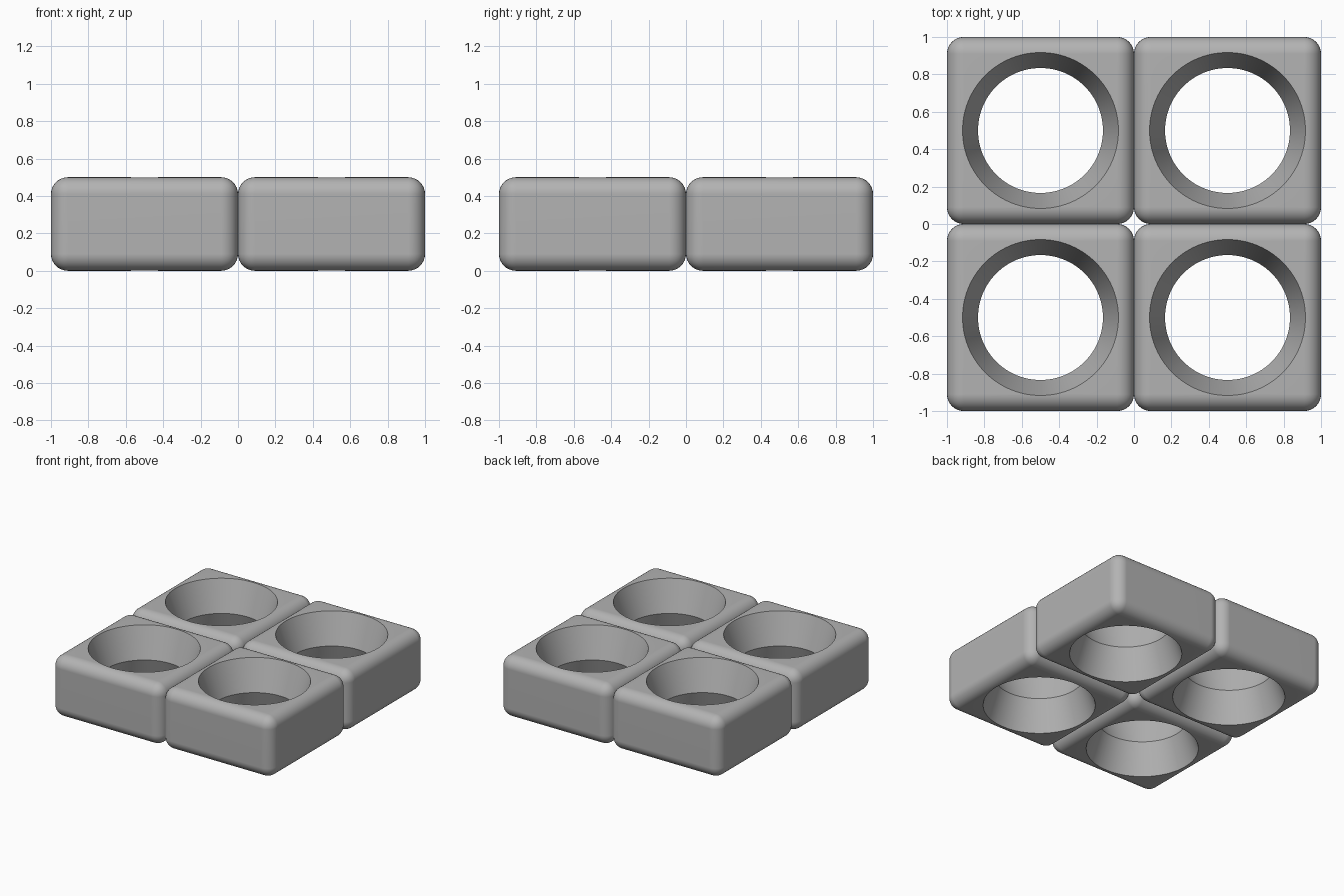
import bpy
import bmesh
from mathutils import Matrix

SIZE, HEIGHT, ROUND = 1.0, 0.5, 0.09
RIM, WAIST = 0.417, 0.334

cube = bpy.data.objects.get("Cube")
if cube:
    bpy.data.objects.remove(cube, do_unlink=True)

# Single plain grey
grey = bpy.data.materials.new("grey")
grey.use_nodes = True
grey.diffuse_color = (0.45, 0.45, 0.45, 1)
grey.node_tree.nodes["Principled BSDF"].inputs["Base Color"].default_value = (0.45, 0.45, 0.45, 1)


def to_object(name, bm):
    bmesh.ops.recalc_face_normals(bm, faces=bm.faces)
    mesh = bpy.data.meshes.new(name)
    bm.to_mesh(mesh)
    bm.free()
    mesh.materials.append(grey)
    obj = bpy.data.objects.new(name, mesh)
    bpy.context.collection.objects.link(obj)
    return obj


def rounded_block(name):
    bm = bmesh.new()
    bmesh.ops.create_cube(bm, size=1, matrix=Matrix.Diagonal((SIZE, SIZE, HEIGHT, 1)))
    bmesh.ops.bevel(bm, geom=bm.edges[:], offset=ROUND, segments=8,
                    profile=0.5, affect='EDGES')
    return to_object(name, bm)


def hourglass(name, segments=96):
    # Two cones meeting at the waist, reaching past the block's faces
    bm = bmesh.new()
    reach = HEIGHT * 0.6
    wide = WAIST + (RIM - WAIST) * reach / (HEIGHT / 2)
    rings = []
    for z, radius in ((-reach, wide), (0, WAIST), (reach, wide)):
        made = bmesh.ops.create_circle(bm, segments=segments, radius=radius,
                                       matrix=Matrix.Translation((0, 0, z)))
        rings.append(made["verts"])
    for low, high in zip(rings, rings[1:]):
        for i in range(segments):
            j = (i + 1) % segments
            bm.faces.new((low[i], low[j], high[j], high[i]))
    bm.faces.new(rings[0])
    bm.faces.new(rings[-1])
    return to_object(name, bm)


# One block with a double-flared hole
block = rounded_block("block")
cutter = hourglass("hole_cutter")
cutter.hide_render = True
cut = block.modifiers.new("hole", 'BOOLEAN')
cut.object = cutter
cut.operation = 'DIFFERENCE'
cut.solver = 'EXACT'
bpy.ops.object.select_all(action='DESELECT')
block.select_set(True)
bpy.context.view_layer.objects.active = block
bpy.ops.object.modifier_apply(modifier=cut.name)
bpy.data.objects.remove(cutter, do_unlink=True)
bpy.ops.object.shade_smooth_by_angle(angle=0.5)
flat = block.modifiers.new("flat_sides", 'WEIGHTED_NORMAL')
flat.keep_sharp = True

# Four touching blocks in a square
for row, y in (("front", -SIZE / 2), ("back", SIZE / 2)):
    for side, x in (("right", -SIZE / 2), ("left", SIZE / 2)):
        copy = block.copy()
        copy.name = f"{row}_{side}_block"
        copy.location = (x, y, HEIGHT / 2)
        bpy.context.collection.objects.link(copy)
bpy.data.objects.remove(block, do_unlink=True)
